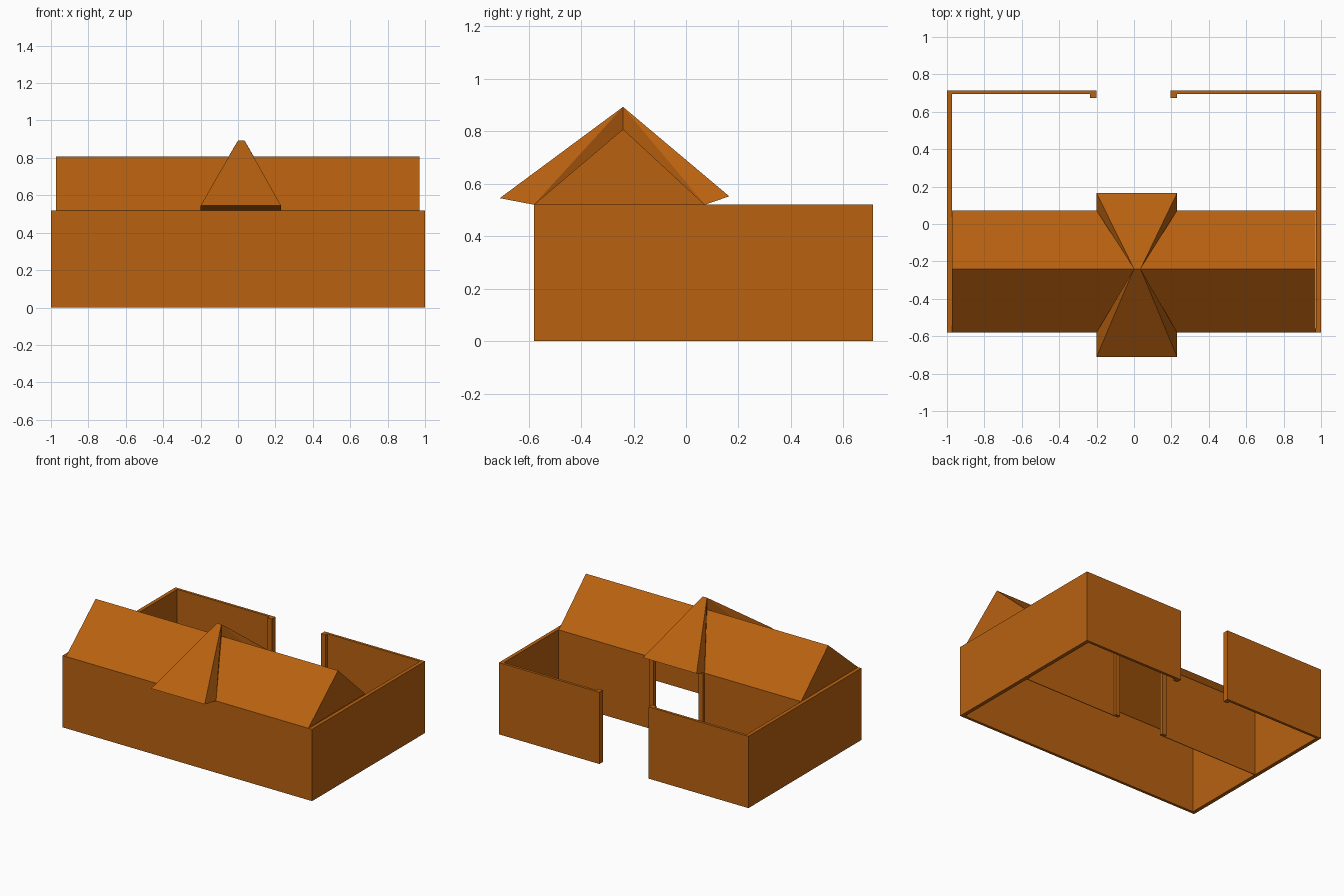
import bpy

if "Cube" in bpy.data.objects:
    bpy.data.objects.remove(bpy.data.objects["Cube"])

mat = bpy.data.materials.new("brown")
mat.diffuse_color = (0.48, 0.12, 0.005, 1)
mat.use_nodes = True
mat.node_tree.nodes["Principled BSDF"].inputs["Base Color"].default_value = mat.diffuse_color


def mesh(name, verts, faces):
    me = bpy.data.meshes.new(name)
    me.from_pydata(verts, [], faces)
    me.materials.append(mat)
    ob = bpy.data.objects.new(name, me)
    bpy.context.collection.objects.link(ob)
    return ob


def prism(name, outline, h):
    """Upright solid from a plan outline (counter-clockwise)."""
    n = len(outline)
    verts = [(x, y, z) for z in (0, h) for x, y in outline]
    faces = [tuple(range(n))[::-1], tuple(range(n, 2 * n))]
    faces += [(i, (i + 1) % n, n + (i + 1) % n, n + i) for i in range(n)]
    return mesh(name, verts, faces)


H = 0.52            # wall height
T = 0.027           # side wall thickness
F, B = -0.58, 0.713  # front and back of the building
E = 0.072           # back eave and inner wall
R = -0.24           # ridge position

# Outer wall: one continuous strip with a gateway and thickened jambs at the back
prism("outer_wall", [
    (-0.2, B), (-1, B), (-1, F), (1, F), (1, B), (0.195, B),
    (0.195, 0.673), (0.23, 0.673), (0.23, 0.694), (1 - T, 0.694),
    (1 - T, F + 0.02), (-1 + T, F + 0.02), (-1 + T, 0.694),
    (-0.235, 0.694), (-0.235, 0.673), (-0.2, 0.673)], H)

# Inner wall halves with door posts
prism("inner_wall_left", [
    (-1 + T, E - 0.005), (-0.165, E - 0.005), (-0.165, E + 0.02),
    (-0.2, E + 0.02), (-0.2, E), (-1 + T, E)], H)
prism("inner_wall_right", [
    (0.195, E - 0.005), (1 - T, E - 0.005), (1 - T, E),
    (0.23, E), (0.23, E + 0.02), (0.195, E + 0.02)], H)

# Main gable roof, open underneath
gable = [(F, H), (R, 0.808), (E, H)]
mesh("main_roof", [(x, y, z) for x in (-0.973, 0.97) for y, z in gable],
     [(0, 3, 4, 1), (1, 4, 5, 2), (0, 1, 2), (3, 5, 4)])

# Cross porch roof: wide at both eaves, pinched at the ridge
wide, slim = (-0.2, 0.23), (0.0, 0.035)
section = [(-0.71, 0.545, wide), (R, 0.893, slim), (0.165, 0.552, wide),
           (E, H, wide), (R, 0.808, slim), (F, H, wide)]
mesh("porch_roof", [(xs[s], y, z) for s in (0, 1) for y, z, xs in section],
     [(0, 6, 7, 1), (1, 7, 8, 2), (2, 8, 9, 3), (5, 11, 6, 0),
      (0, 1, 5), (1, 4, 5), (1, 2, 3), (1, 3, 4),
      (6, 11, 7), (7, 11, 10), (7, 9, 8), (7, 10, 9)])
